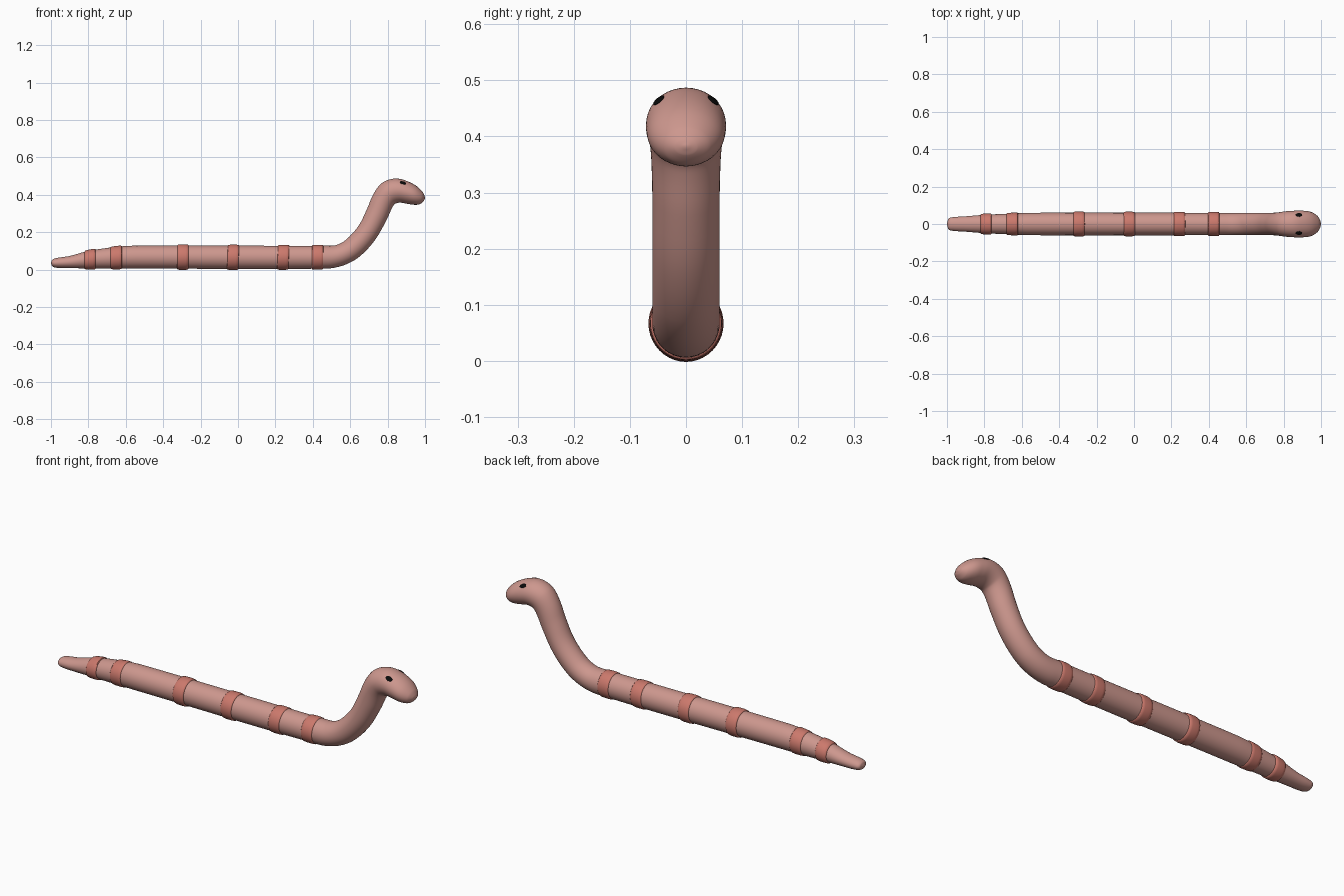
import bpy
import bmesh
import math
from mathutils import Vector, Matrix
from mathutils.bvhtree import BVHTree

if "Cube" in bpy.data.objects:
    bpy.data.objects.remove(bpy.data.objects["Cube"], do_unlink=True)


def make_material(name, rgb):
    mat = bpy.data.materials.new(name)
    mat.use_nodes = True
    mat.diffuse_color = (*rgb, 1)
    shader = next(n for n in mat.node_tree.nodes if n.type == "BSDF_PRINCIPLED")
    shader.inputs["Base Color"].default_value = (*rgb, 1)
    return mat


skin = make_material("dusty pink skin", (0.61, 0.31, 0.27))
band_red = make_material("coral band", (0.60, 0.19, 0.15))
black = make_material("black", (0.003, 0.003, 0.003))

# Cross-sections from tail to snout: upper x, upper z, lower x, lower z, half width
SECTIONS = [
    (-1.0, .037, -1.0, .034, .003),
    (-.993, .053, -.993, .018, .027),
    (-.97, .062, -.97, .010, .036),
    (-.90, .073, -.90, .008, .041),
    (-.80, .100, -.80, .007, .049),
    (-.65, .122, -.65, .006, .056),
    (-.55, .128, -.55, .006, .060),
    (.48, .128, .48, .006, .060),
    (.53, .133, .57, .025, .060),
    (.58, .162, .65, .070, .060),
    (.645, .235, .73, .155, .060),
    (.69, .325, .79, .257, .060),
    (.722, .400, .82, .322, .062),
    (.76, .455, .835, .348, .066),
    (.80, .479, .85, .356, .069),
    (.85, .487, .872, .358, .071),
    (.90, .475, .905, .352, .071),
    (.95, .450, .94, .347, .065),
    (.985, .418, .972, .350, .045),
    (.997, .396, .992, .366, .022),
    (1.0, .384, .999, .379, .003),
]
SIDES = 40


def mid(s):
    return Vector(((s[0] + s[2]) / 2, (s[1] + s[3]) / 2))


knots = [0.0]
for a, b in zip(SECTIONS, SECTIONS[1:]):
    knots.append(knots[-1] + (mid(b) - mid(a)).length)


def slope(i, k):
    lo, hi = max(i - 1, 0), min(i + 1, len(knots) - 1)
    return (SECTIONS[hi][k] - SECTIONS[lo][k]) / (knots[hi] - knots[lo])


def section_at(t):
    """Smooth section at a distance along the body."""
    i = 0
    while i < len(knots) - 2 and t > knots[i + 1]:
        i += 1
    h = knots[i + 1] - knots[i]
    s = (t - knots[i]) / h
    ease = s * s * (3 - 2 * s)
    return [SECTIONS[i][k] * (1 - ease) + SECTIONS[i + 1][k] * ease
            + h * (s * (1 - s) ** 2 * slope(i, k) - s * s * (1 - s) * slope(i + 1, k))
            for k in range(5)]


def add_ring(bm, t, swell=0.0):
    ux, uz, lx, lz, width = section_at(t)
    centre = Vector((ux + lx, 0, uz + lz)) / 2
    up = Vector((ux - lx, 0, uz - lz)) / 2
    up += up.normalized() * swell
    side = Vector((0, width + swell, 0))
    angles = [math.tau * j / SIDES for j in range(SIDES)]
    return [bm.verts.new(centre + up * math.cos(a) + side * math.sin(a)) for a in angles]


def sweep(name, stations, mat):
    """Skin rings given as (distance, swell) and close both ends."""
    bm = bmesh.new()
    rings = [add_ring(bm, *st) for st in stations]
    for r0, r1 in zip(rings, rings[1:]):
        for j in range(SIDES):
            k = (j + 1) % SIDES
            bm.faces.new((r0[j], r0[k], r1[k], r1[j]))
    bm.faces.new(rings[0])
    bm.faces.new(rings[-1])
    return finish(name, bm, mat)


def finish(name, bm, mat):
    bmesh.ops.recalc_face_normals(bm, faces=bm.faces)
    mesh = bpy.data.meshes.new(name)
    bm.to_mesh(mesh)
    bm.free()
    mesh.materials.append(mat)
    obj = bpy.data.objects.new(name, mesh)
    bpy.context.collection.objects.link(obj)
    bpy.ops.object.select_all(action="DESELECT")
    obj.select_set(True)
    bpy.context.view_layer.objects.active = obj
    bpy.ops.object.shade_smooth_by_angle(angle=math.radians(50))
    return obj


# Body, neck and head in one continuous skin
stations = []
for t0, t1 in zip(knots, knots[1:]):
    steps = 5 if t1 - t0 < 0.3 else 12
    stations += [(t0 + (t1 - t0) * n / steps, 0) for n in range(steps)]
body = sweep("body", stations + [(knots[-1], 0)], skin)

# Raised bands: centre along x and swell
BANDS = [(-.79, .006), (-.65, .004), (-.293, .006), (-.025, .005), (.243, .004), (.427, .004)]
for n, (x, swell) in enumerate(BANDS):
    profile = [(-.030, 0), (-.027, .7), (-.015, 1), (.015, 1), (.027, .7), (.030, 0)]
    sweep(f"band_{n + 1}", [(x + 1 + dx, swell * f + .0005) for dx, f in profile], band_red)

# Eyes: thin ovals lying on the upper sides of the head
surface = BVHTree.FromPolygons([v.co for v in body.data.vertices],
                               [p.vertices for p in body.data.polygons])
for label, sign in (("left", 1), ("right", -1)):
    start = Vector((.88, 0, .418))
    spot, normal, _, _ = surface.ray_cast(start, Vector((.03, sign * .72, .69)).normalized())
    if normal.y * sign < 0:
        normal = -normal
    forward = Vector((.93, 0, -.36))
    forward = (forward - normal * forward.dot(normal)).normalized()
    across = normal.cross(forward)
    frame = Matrix((forward, across, normal)).transposed().to_4x4()
    bm = bmesh.new()
    bmesh.ops.create_uvsphere(bm, u_segments=24, v_segments=12, radius=1)
    bmesh.ops.transform(bm, verts=bm.verts, matrix=Matrix.Translation(spot) @ frame
                        @ Matrix.Diagonal((.018, .012, .003, 1)))
    finish(f"{label}_eye", bm, black)
